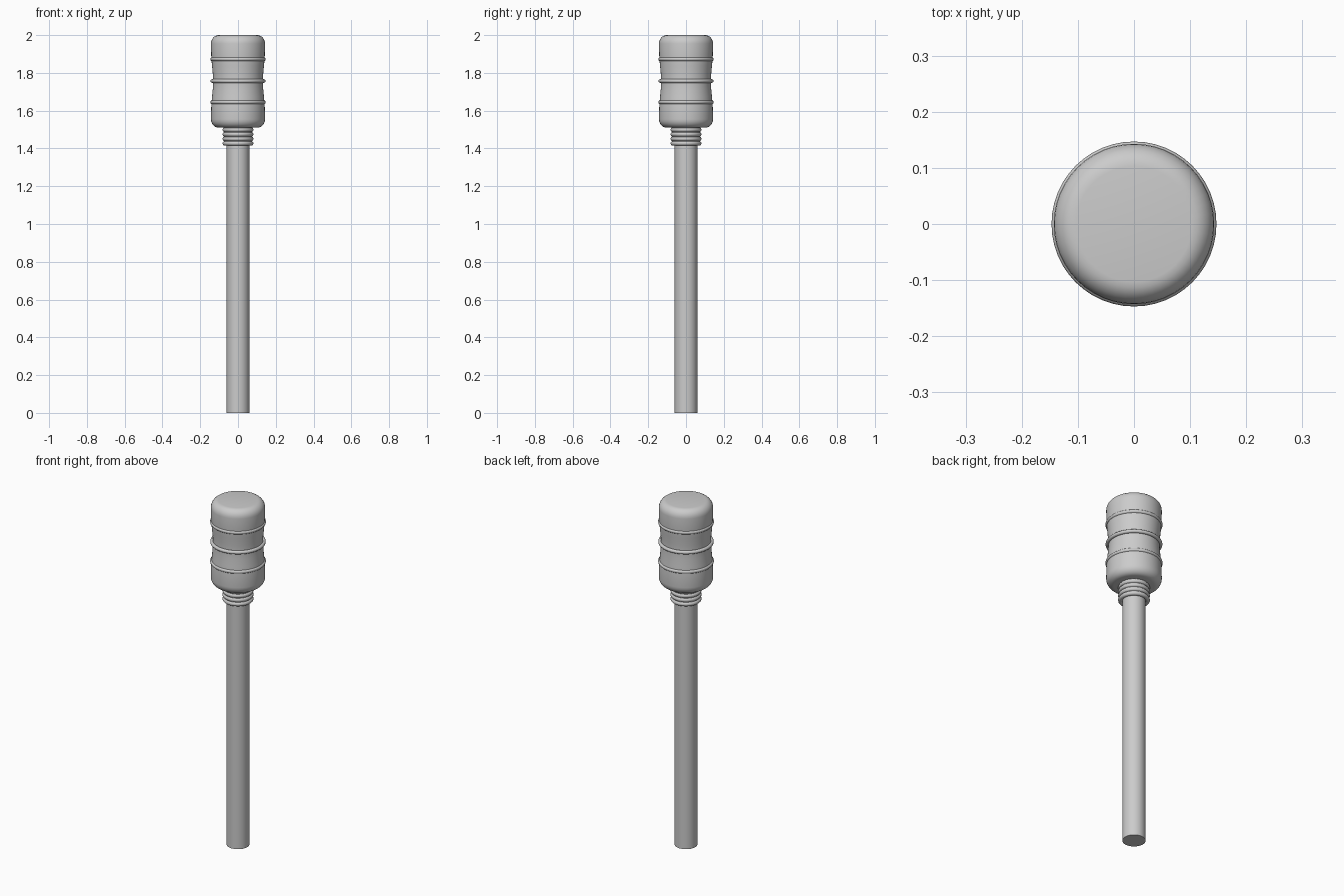
import bpy, bmesh, math

if "Cube" in bpy.data.objects:
    bpy.data.objects.remove(bpy.data.objects["Cube"])

SEGMENTS = 48


def lathe(name, profile):
    """Revolve a (radius, z) profile that starts and ends on the z axis."""
    bm = bmesh.new()
    verts = [bm.verts.new((r, 0, z)) for r, z in profile]
    edges = [bm.edges.new(pair) for pair in zip(verts, verts[1:])]
    bmesh.ops.spin(bm, geom=verts + edges, cent=(0, 0, 0), axis=(0, 0, 1),
                   angle=math.tau, steps=SEGMENTS)
    bmesh.ops.remove_doubles(bm, verts=bm.verts[:], dist=1e-5)
    bmesh.ops.recalc_face_normals(bm, faces=bm.faces[:])
    mesh = bpy.data.meshes.new(name)
    bm.to_mesh(mesh)
    bm.free()
    obj = bpy.data.objects.new(name, mesh)
    bpy.context.collection.objects.link(obj)
    smooth(obj)
    return obj


def smooth(obj):
    bpy.ops.object.select_all(action='DESELECT')
    obj.select_set(True)
    bpy.context.view_layer.objects.active = obj
    bpy.ops.object.shade_smooth_by_angle(angle=math.radians(35))


def ring(name, z, outer, minor):
    bpy.ops.mesh.primitive_torus_add(
        location=(0, 0, z), major_radius=outer - minor, minor_radius=minor,
        major_segments=SEGMENTS, minor_segments=12)
    obj = bpy.context.object
    obj.name = name
    smooth(obj)


def corner(z_center, start):
    """Quarter-round edge of the head, radius 0.04."""
    return [(0.103 + 0.04 * math.cos(math.radians(a)),
             z_center + 0.045 * math.sin(math.radians(a)))
            for a in range(start, start + 91, 15)]


# Handle shaft
lathe("handle", [(0, 0), (0.06, 0), (0.06, 1.53), (0, 1.53)])

# Collar with stacked bands
lathe("collar", [(0, 1.42), (0.073, 1.42), (0.076, 1.515), (0, 1.515)])
for i in range(4):
    ring(f"collar_band_{i + 1}", 1.427 + i * 0.024, 0.082, 0.012)

# Barrel-like head with a slight waist
waist = [(0.143 - 0.011 * math.sin(math.pi * t / 8) ** 2, 1.59 + 0.33 * t / 8)
         for t in range(1, 8)]
lathe("head", [(0, 1.51)] + corner(1.555, -90) + waist
      + corner(1.955, 0) + [(0, 2.0)])

# Raised hoops around the head
for i, (z, outer) in enumerate([(1.645, 0.147), (1.757, 0.146), (1.873, 0.147)]):
    ring(f"head_hoop_{i + 1}", z, outer, 0.01)
